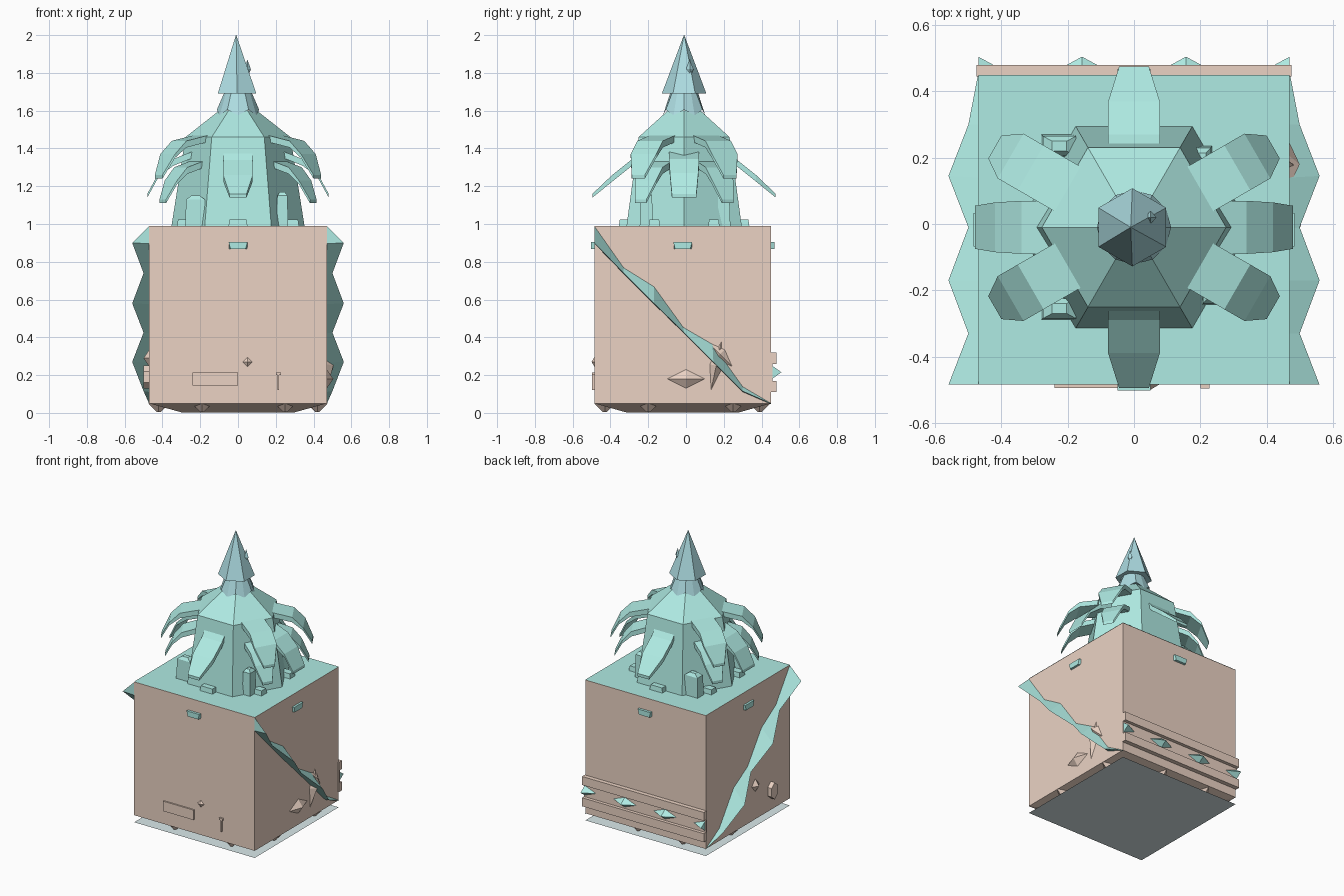
import bpy, bmesh
from math import cos, sin, radians, pi
from mathutils import Matrix, Vector

if "Cube" in bpy.data.objects:
    bpy.data.objects.remove(bpy.data.objects["Cube"])


def mat(name, rgb):
    m = bpy.data.materials.new(name)
    m.diffuse_color = (*rgb, 1)
    m.use_nodes = True
    m.node_tree.nodes["Principled BSDF"].inputs["Base Color"].default_value = m.diffuse_color
    return m


CLAY = mat("clay", (0.83, 0.65, 0.55))
TEAL = mat("teal", (0.43, 0.83, 0.77))
SPIRE = mat("spire_blue", (0.42, 0.72, 0.76))
PALE = mat("pale", (0.70, 0.82, 0.83))
CY = -0.0175   # block centre in y
TY = -0.01     # plant centre in y


def mesh(name, verts, faces, m, fix=True):
    bm = bmesh.new()
    vs = [bm.verts.new(v) for v in verts]
    for f in faces:
        bm.faces.new([vs[i] for i in f])
    if fix:
        bmesh.ops.recalc_face_normals(bm, faces=bm.faces)
    me = bpy.data.meshes.new(name)
    bm.to_mesh(me)
    bm.free()
    ob = bpy.data.objects.new(name, me)
    bpy.context.collection.objects.link(ob)
    me.materials.append(m)
    return ob


def loft(name, rings, m, caps=True):
    """Join rings of equal length into a skin."""
    n = len(rings[0])
    faces = [(r * n + i, r * n + (i + 1) % n, (r + 1) * n + (i + 1) % n, (r + 1) * n + i)
             for r in range(len(rings) - 1) for i in range(n)]
    if caps:
        faces += [tuple(range(n)), tuple(range((len(rings) - 1) * n, len(rings) * n))]
    return mesh(name, [v for r in rings for v in r], faces, m)


def ring(n, r, z, start=0.0, cx=0.0, cy=TY):
    return [(cx + r * cos(start + 2 * pi * i / n), cy + r * sin(start + 2 * pi * i / n), z)
            for i in range(n)]


def rect(hx, hy, z, cx=0.0, cy=CY):
    return [(cx + a * hx, cy + b * hy, z) for a, b in ((-1, -1), (1, -1), (1, 1), (-1, 1))]


def box(name, x0, x1, y0, y1, z0, z1, m):
    c = ((x0 + x1) / 2, (y0 + y1) / 2)
    h = ((x1 - x0) / 2, (y1 - y0) / 2)
    return loft(name, [rect(*h, z0, *c), rect(*h, z1, *c)], m)


def gem(name, c, size, m, rot=0.0):
    """Octahedron with given half sizes, turned about x."""
    x, y, z = size
    pts = [(x, 0, 0), (0, y, 0), (-x, 0, 0), (0, -y, 0), (0, 0, z), (0, 0, -z)]
    R = Matrix.Rotation(rot, 3, 'X')
    pts = [R @ Vector(p) + Vector(c) for p in pts]
    return mesh(name, pts, [(i, (i + 1) % 4, k) for i in range(4) for k in (4, 5)], m)


def leaf(name, angle, path, m=TEAL):
    """Drooping slab swept through (radius, height, half width)."""
    a = radians(angle)
    rings = []
    for r, z, w in path:
        t = 0.035 if r < 0.4 else 0.02
        rings.append([(r * cos(a) - s * w * sin(a), TY + r * sin(a) + s * w * cos(a), z + dz)
                      for s, dz in ((-1, 0), (1, 0), (1, -t), (-1, -t))])
    return loft(name, rings, m)


# Block, its tapered underside and the ground sheet
box("planter_block", -0.47, 0.47, -0.485, 0.45, 0.05, 0.99, CLAY)
loft("tapered_underside", [rect(0.30, 0.30, 0.003), rect(0.469, 0.466, 0.05)], CLAY)
mesh("ground_sheet", rect(0.47, 0.4675, 0), [(3, 2, 1, 0)], PALE, False)
mesh("top_sheet", rect(0.47, 0.4675, 0.992), [(0, 1, 2, 3)], TEAL, False)
for i, (x, y) in enumerate(((-0.19, -0.43), (0.25, -0.43), (0.42, 0.25), (0.42, -0.2),
                            (-0.42, 0.1), (0.1, 0.39), (-0.25, 0.39))):
    loft(f"under_wedge_{i}", [ring(4, 0.01, 0.005, 0, x, y), ring(4, 0.055, 0.05, 0, x, y)], CLAY)

# Jagged diagonal fins on both sides
inner = [(-0.485, 0.99), (-0.33, 0.77), (-0.17, 0.67), (-0.015, 0.455), (0.14, 0.365), (0.30, 0.14), (0.45, 0.05)]
outer = [(-0.485, 0.90), (-0.33, 0.74), (-0.17, 0.58), (-0.01, 0.425), (0.145, 0.27), (0.30, 0.115), (0.45, 0.05)]
reach = [0.56, 0.50, 0.56, 0.50, 0.56, 0.50, 0.471]
for side, s in (("left", -1), ("right", 1)):
    rings = [[(s * 0.468, *p), (s * r, *q), (s * 0.468, q[0], q[1] - 0.004)]
             for p, q, r in zip(inner, outer, reach)]
    loft(f"{side}_jagged_fin", rings, TEAL)

# Small teal handles on the four sides
for i in range(4):
    ob = loft(f"handle_{i}", [[(-0.05, -0.46, 0.868), (0.05, -0.46, 0.868), (0.04, -0.485, 0.868), (-0.04, -0.485, 0.868)],
                              [(-0.05, -0.46, 0.905), (0.05, -0.46, 0.905), (0.05, -0.485, 0.905), (-0.05, -0.485, 0.905)]], TEAL)
    ob.rotation_euler.z = i * pi / 2
    ob.location.y = CY

# Rails and diamonds across the back
box("back_band", -0.475, 0.475, 0.445, 0.457, 0.11, 0.32, CLAY)
for n, z in (("lower", 0.11), ("upper", 0.26)):
    box(f"{n}_back_rail", -0.475, 0.475, 0.445, 0.48, z, z + 0.06, CLAY)
for i, x in enumerate((-0.47, -0.157, 0.157, 0.47)):
    l, r = max(x - 0.09, -0.47), min(x + 0.09, 0.47)
    mesh(f"back_diamond_{i}", [(l, 0.456, 0.215), (x, 0.456, 0.18), (r, 0.456, 0.215), (x, 0.456, 0.25), (x, 0.505, 0.215)],
         [(k, (k + 1) % 4, 4) for k in range(4)], TEAL)

# Stone chips set in the front and sides
box("front_plate", -0.24, 0.0, -0.495, -0.48, 0.145, 0.215, CLAY)
gem("front_stud", (0.05, -0.485, 0.27), (0.025, 0.015, 0.025), CLAY)
box("front_peg", 0.208, 0.218, -0.497, -0.48, 0.12, 0.215, CLAY)
box("front_peg_cap", 0.2, 0.228, -0.497, -0.48, 0.2, 0.215, CLAY)
gem("right_shard", (0.47, 0.0, 0.18), (0.035, 0.10, 0.05), CLAY)
gem("right_tall_shard", (0.47, 0.16, 0.25), (0.035, 0.035, 0.13), CLAY, radians(-12))
gem("right_cross_shard", (0.47, 0.18, 0.31), (0.03, 0.035, 0.09), CLAY, radians(45))
loft("left_plaque", [[(x, -0.275 + 0.04 * cos(a), 0.19 + 0.06 * sin(a)) for a in (i * pi / 3 + pi / 6 for i in range(6))]
                     for x in (-0.5, -0.465)], CLAY)
gem("left_stud", (-0.47, -0.1, 0.29), (0.03, 0.04, 0.045), CLAY)

# Six sided trunk with a sloped shoulder
loft("hex_trunk", [ring(6, 0.352, 0.99), ring(6, 0.278, 1.46), ring(6, 0.10, 1.60)], TEAL)

# Blocks around the trunk foot
for i, (x, y, h) in enumerate(((-0.225, 0.235, 1.15), (-0.225, -0.255, 1.15), (0.235, -0.21, 1.17), (0.205, 0.2, 1.17))):
    w = 0.055 if x < 0 else 0.03
    loft(f"foot_block_{i}", [rect(w, 0.035, 0.99, x, y), rect(w * 0.9, 0.03, h - 0.02, x, y),
                             rect(w * 0.4, 0.015, h, x, y)], TEAL)
for i in range(6):
    a = i * pi / 3 + pi / 6
    c = (0.315 * cos(a), TY + 0.315 * sin(a))
    loft(f"foot_step_{i}", [rect(0.05, 0.03, 0.99, *c), rect(0.045, 0.025, 1.025, *c)], TEAL)

# Drooping leaves: front and back, sides, two diagonal tiers
for n, a in (("front", 270), ("back", 90)):
    leaf(f"{n}_leaf", a, [(0.20, 1.44, 0.078), (0.28, 1.34, 0.078), (0.38, 1.26, 0.078), (0.485, 1.16, 0.045)])
for n, a in (("right", 0), ("left", 180)):
    leaf(f"{n}_leaf", a, [(0.20, 1.40, 0.08), (0.34, 1.345, 0.08), (0.42, 1.27, 0.075), (0.48, 1.16, 0.065)])
for a in (30, 150, 210, 330):
    leaf(f"upper_leaf_{a}", a, [(0.18, 1.48, 0.078), (0.36, 1.44, 0.078), (0.43, 1.37, 0.078), (0.485, 1.26, 0.04)])
    leaf(f"lower_leaf_{a}", a, [(0.20, 1.35, 0.07), (0.35, 1.30, 0.07), (0.41, 1.23, 0.065), (0.46, 1.13, 0.035)])

# Crown: jagged collar and pointed spire
top = ring(12, 0.075, 1.69, pi / 6)
low = ring(12, 0.112, 1.575, pi / 6)
low = [(x, y, z + (0.03 if i % 2 else 0)) for i, (x, y, z) in enumerate(low)]
loft("crown_collar", [low, top], SPIRE)
loft("crown_spire", [ring(6, 0.118, 1.69, pi / 6, -0.005), ring(6, 0.001, 2.0, pi / 6, -0.01)], SPIRE)
gem("spire_chip", (0.05, 0.02, 1.82), (0.018, 0.02, 0.05), SPIRE)
